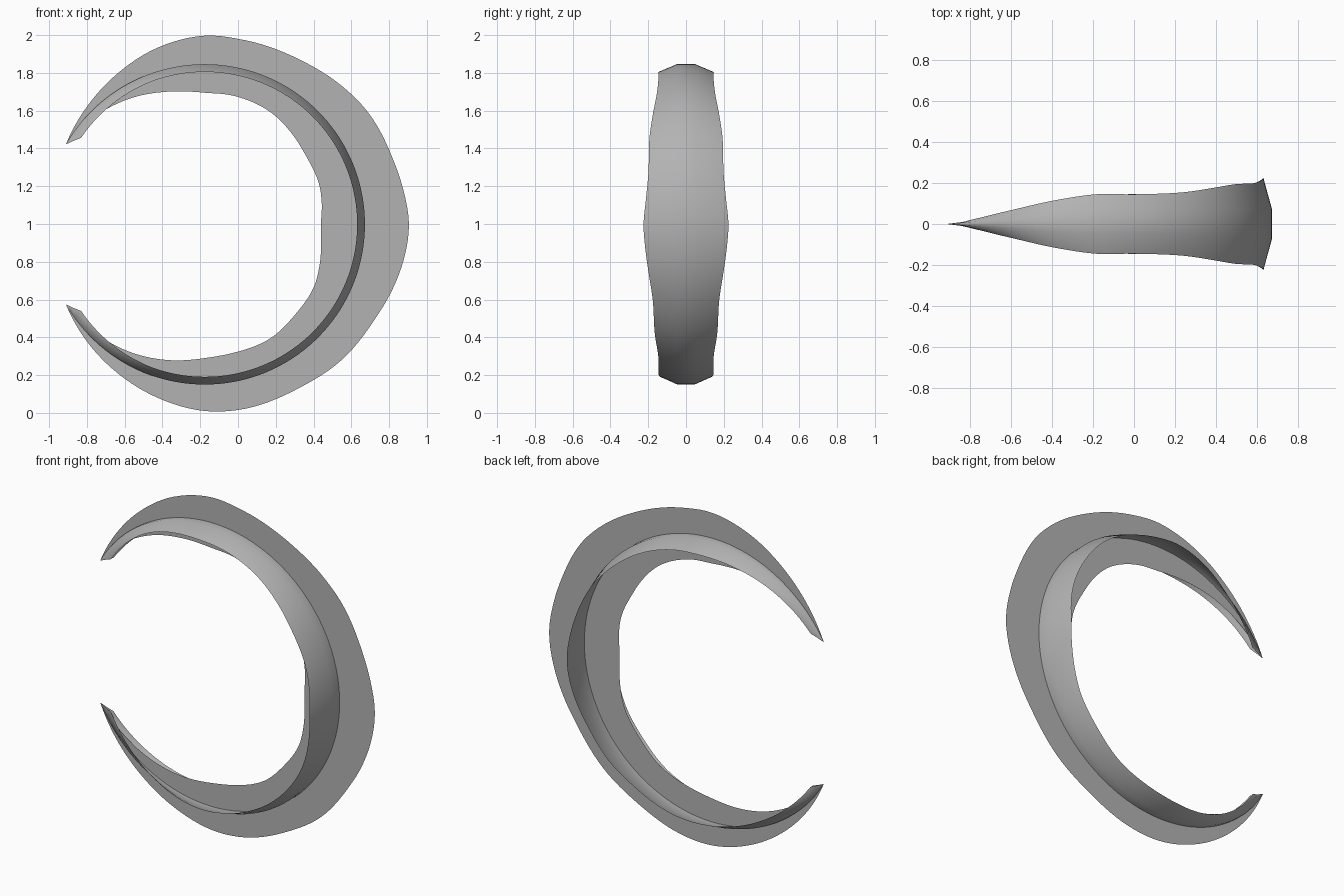
import bpy, math

if "Cube" in bpy.data.objects:
    bpy.data.objects.remove(bpy.data.objects["Cube"])

CX, CZ, R = -0.176, 0.998, 0.848
# half-width of the crescent by angle (degrees) around the arc
WIDTH = [(-150, 0), (-135, .032), (-120, .066), (-105, .104), (-90, .14), (-78, .151),
         (-60, .152), (-45, .172), (-30, .182), (-20, .202), (-10, .222), (0, .233),
         (10, .219), (20, .206), (34, .201), (45, .184), (60, .159), (78, .15),
         (90, .151), (105, .12), (120, .075), (135, .034), (150, 0)]


def width(a):
    """Smooth (Hermite) interpolation of the width table."""
    for i in range(len(WIDTH) - 1):
        (a0, w0), (a1, w1) = WIDTH[i], WIDTH[i + 1]
        if a <= a1:
            break
    pa, pw = WIDTH[max(i - 1, 0)]
    na, nw = WIDTH[min(i + 2, len(WIDTH) - 1)]
    h, t = a1 - a0, (a - a0) / (a1 - a0)
    m0, m1 = (w1 - pw) / (a1 - pa) * h, (nw - w0) / (na - a0) * h
    return ((2*t**3 - 3*t*t + 1) * w0 + (t**3 - 2*t*t + t) * m0
            + (3*t*t - 2*t**3) * w1 + (t**3 - t*t) * m1)


# dark grey shared by both parts
grey = bpy.data.materials.new("dark_grey")
grey.diffuse_color = (0.45, 0.45, 0.45, 1)
grey.use_nodes = True
grey.node_tree.nodes["Principled BSDF"].inputs["Base Color"].default_value = grey.diffuse_color


def sweep(name, section, steps=120):
    """Sweep an open section of (radial, y) points along the arc."""
    verts, faces = [], []
    for s in range(steps + 1):
        a = -150 + 300 * s / steps
        pts = section(a, max(width(a), 0.0005))
        n = len(pts)
        for dr, y in pts:
            r, t = R + dr, math.radians(a)
            verts.append((CX + r * math.cos(t), y, CZ + r * math.sin(t)))
        if s:
            b = s * n
            faces += [(b - n + k, b - n + k + 1, b + k + 1, b + k) for k in range(n - 1)]
    me = bpy.data.meshes.new(name)
    me.from_pydata(verts, [], faces)
    me.polygons.foreach_set("use_smooth", [True] * len(faces))
    me.materials.append(grey)
    ob = bpy.data.objects.new(name, me)
    bpy.context.collection.objects.link(ob)
    return ob


# flat crescent sheet standing in the xz plane
sweep("crescent_sheet", lambda a, w: [(-w, 0), (-w / 3, 0), (w / 3, 0), (w, 0)])


# bowed band crossing the sheet, edges dropped towards the centre
def band(a, w):
    drop = (0.041 + 0.008 * max(0, abs(a) - 110) / 35) * min(1, (150 - abs(a)) / 5)
    w *= 0.965
    return [(-drop, -w), (0, -w / 3), (0, w / 3), (-drop, w)]


sweep("crossing_band", band)
